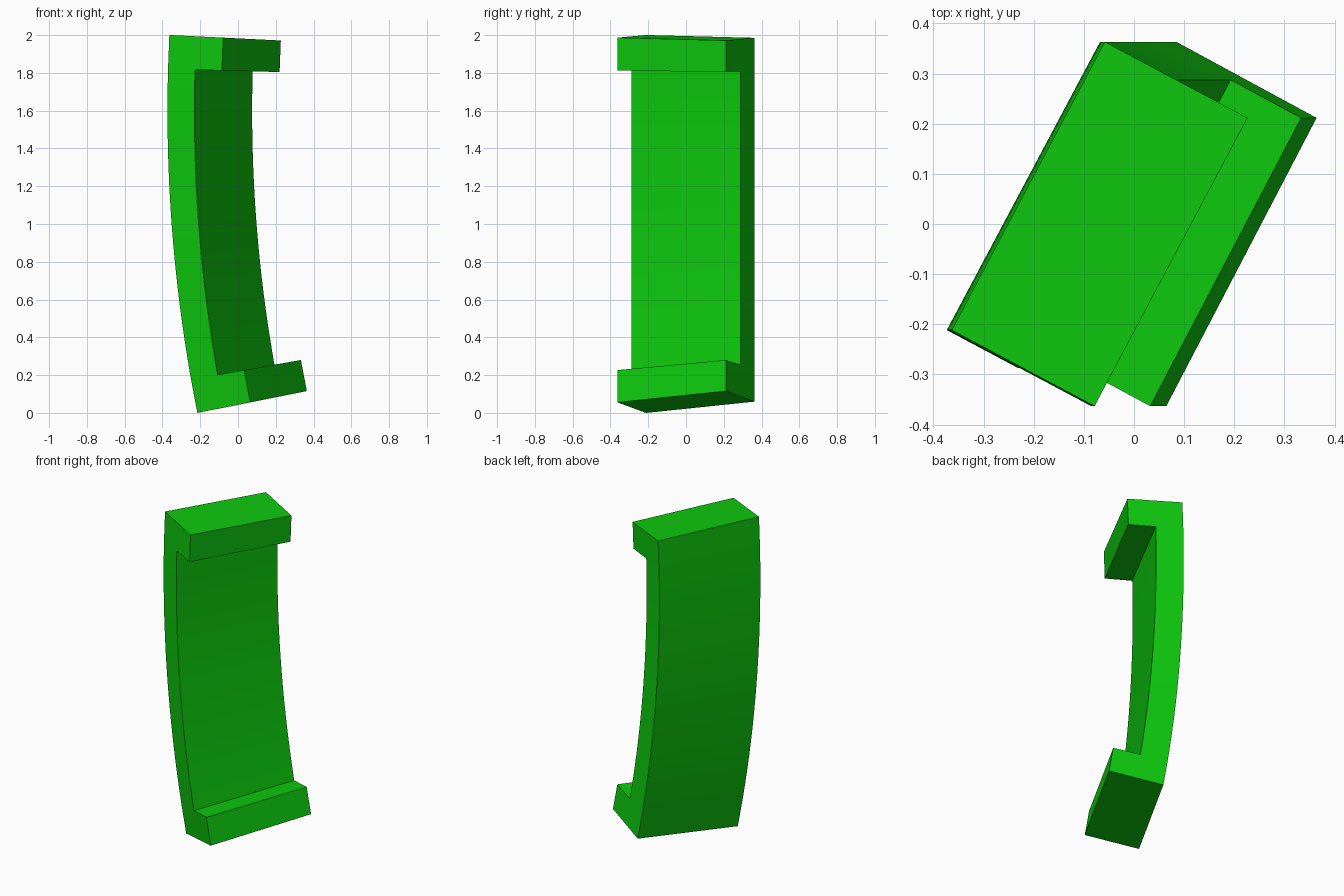
import bpy
import bmesh
import math
from mathutils import Vector

cube = bpy.data.objects.get("Cube")
if cube:
    bpy.data.objects.remove(cube, do_unlink=True)

# Plain green material
green = bpy.data.materials.new("bright_green")
green.use_nodes = True
colour = (0.004, 0.58, 0.004, 1.0)
green.diffuse_color = colour
green.node_tree.nodes["Principled BSDF"].inputs["Base Color"].default_value = colour

# Plan section: a rectangle turned about z
TURN = math.radians(28)
DEPTH, WIDTH = 0.323, 0.651
WEB = DEPTH / 2
U = Vector((math.cos(TURN), -math.sin(TURN)))
V = Vector((math.sin(TURN), math.cos(TURN)))
MID_X = -0.078

# Bend about an axis parallel to y
AXIS_X, AXIS_Z = 7.788, 1.599
TOP, BOTTOM, FLANGE = 2.82, -11.30, 1.265   # degrees
WEB_STEPS = 16


def bend(u, v, angle):
    """Turn the plan position, then swing it round the bend axis."""
    p = U * u + V * v
    r = AXIS_X - (MID_X + p.x)
    a = math.radians(angle)
    return Vector((AXIS_X - r * math.cos(a), p.y, AXIS_Z + r * math.sin(a)))


# Stations up the bracket: lower flange, web, upper flange
low, high = BOTTOM + FLANGE, TOP - FLANGE
stations = [BOTTOM] + [low + (high - low) * i / WEB_STEPS
                       for i in range(WEB_STEPS + 1)] + [TOP]
depths = [-DEPTH / 2, -DEPTH / 2 + WEB, DEPTH / 2]

# Flat C-shaped profile, x = depth, y = width, z = station angle
bm = bmesh.new()
grid = [[bm.verts.new((u, -WIDTH / 2, s)) for u in depths] for s in stations]
last = len(stations) - 2
for i in range(last + 1):
    for j in ((0, 1) if i in (0, last) else (0,)):
        bm.faces.new((grid[i][j], grid[i][j + 1],
                      grid[i + 1][j + 1], grid[i + 1][j]))
bmesh.ops.delete(bm, geom=[v for v in bm.verts if not v.link_faces],
                 context='VERTS')

# Extrude across the width, then bend the solid
ext = bmesh.ops.extrude_face_region(bm, geom=bm.faces[:])
for v in ext["geom"]:
    if isinstance(v, bmesh.types.BMVert):
        v.co.y += WIDTH
for v in bm.verts:
    v.co = bend(*v.co)
bmesh.ops.recalc_face_normals(bm, faces=bm.faces[:])

mesh = bpy.data.meshes.new("curved_bracket")
bm.to_mesh(mesh)
bm.free()
mesh.materials.append(green)
bracket = bpy.data.objects.new("curved_bracket", mesh)
bpy.context.collection.objects.link(bracket)

# Smooth the long curve, keep the corners sharp
bpy.ops.object.select_all(action='DESELECT')
bracket.select_set(True)
bpy.context.view_layer.objects.active = bracket
bpy.ops.object.shade_smooth_by_angle(angle=math.radians(30))
